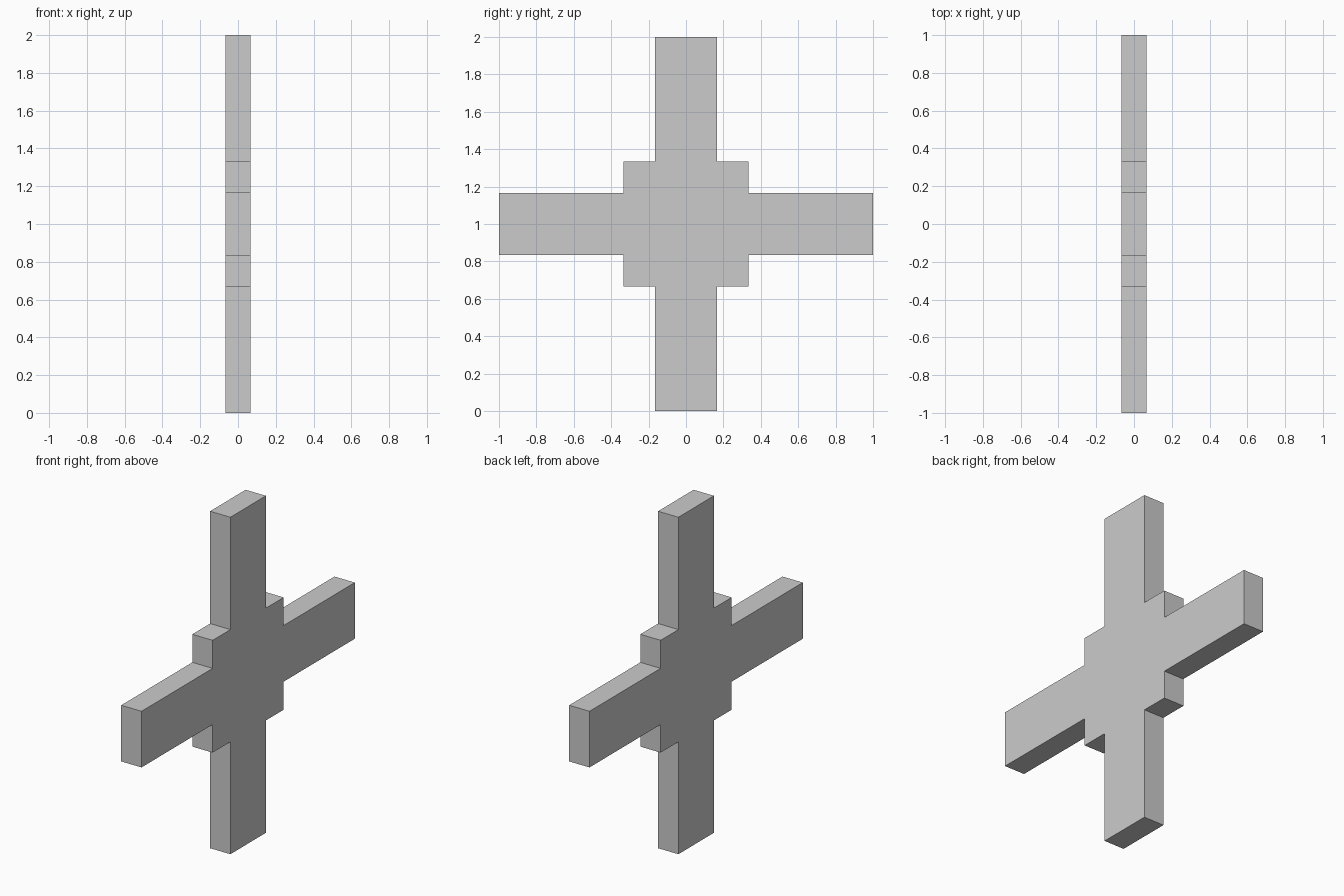
import bpy, bmesh
from mathutils import Vector

if "Cube" in bpy.data.objects:
    bpy.data.objects.remove(bpy.data.objects["Cube"])

ARM = 1 / 6      # half width of each arm
HUB = 1 / 3      # half width of the square hub
HALF_T = 1 / 15  # half thickness

# One quarter of the outline (y, z about the hub), turned four times
quarter = [(1, -ARM), (1, ARM), (HUB, ARM), (HUB, HUB), (ARM, HUB)]
outline = []
for _ in range(4):
    outline += quarter
    quarter = [(-z, y) for y, z in quarter]

# Extrude the outline along x into a slab
bm = bmesh.new()
face = bm.faces.new([bm.verts.new((-HALF_T, y, z + 1)) for y, z in outline])
ext = bmesh.ops.extrude_face_region(bm, geom=[face], use_keep_orig=True)
moved = [v for v in ext["geom"] if isinstance(v, bmesh.types.BMVert)]
bmesh.ops.translate(bm, verts=moved, vec=Vector((2 * HALF_T, 0, 0)))
bmesh.ops.recalc_face_normals(bm, faces=bm.faces[:])

mesh = bpy.data.meshes.new("stepped_cross")
bm.to_mesh(mesh)
bm.free()
bpy.context.collection.objects.link(bpy.data.objects.new("stepped_cross", mesh))
